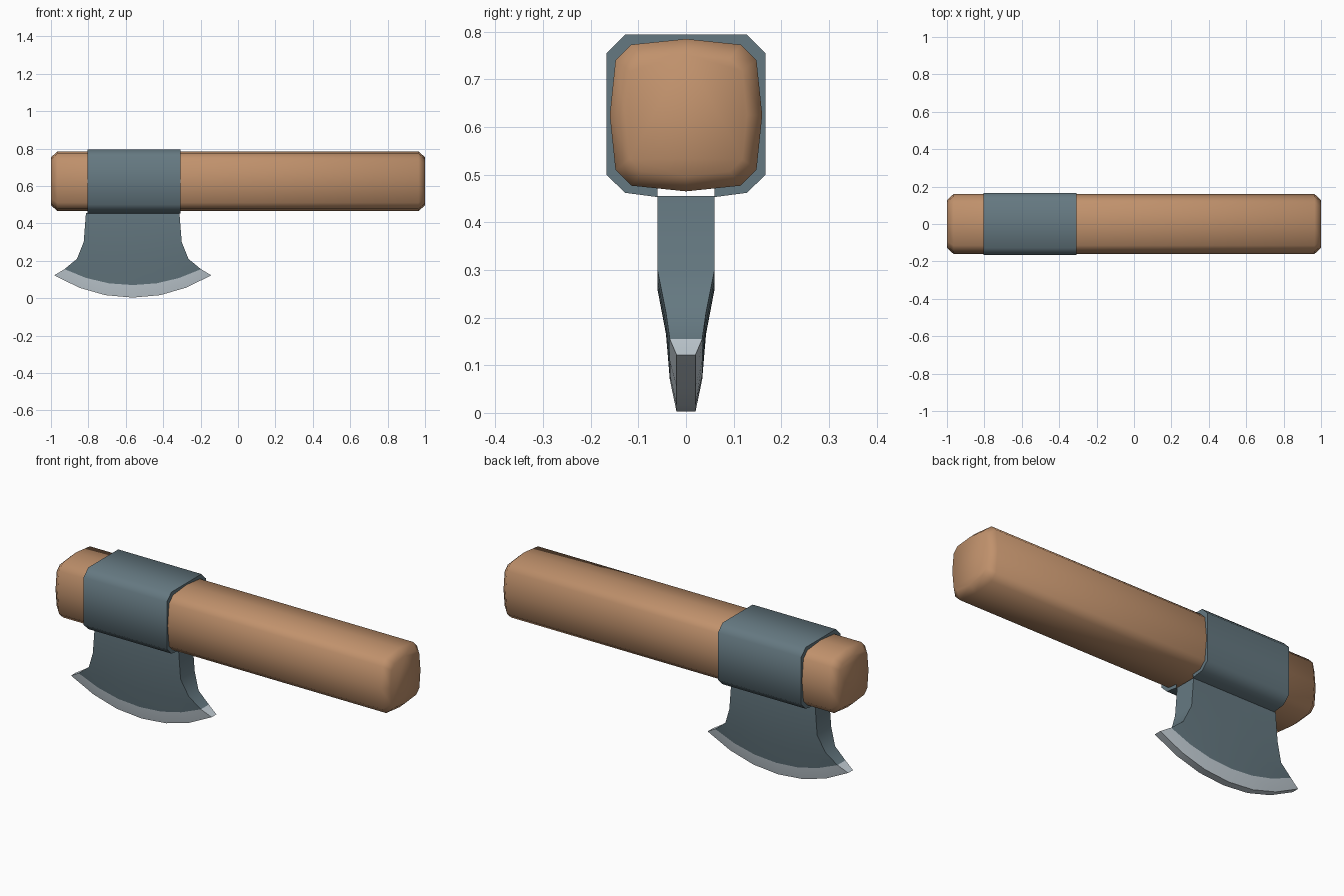
import bpy, bmesh, math

if "Cube" in bpy.data.objects:
    bpy.data.objects.remove(bpy.data.objects["Cube"])


def material(name, rgb):
    m = bpy.data.materials.new(name)
    m.diffuse_color = (*rgb, 1)
    m.use_nodes = True
    m.node_tree.nodes["Principled BSDF"].inputs["Base Color"].default_value = m.diffuse_color
    return m


wood = material("wood", (0.53, 0.285, 0.15))
steel = material("dark steel", (0.13, 0.19, 0.22))
silver = material("polished edge", (0.55, 0.62, 0.67))


def finish(bm, name, mats, angle):
    bmesh.ops.recalc_face_normals(bm, faces=bm.faces)
    me = bpy.data.meshes.new(name)
    bm.to_mesh(me)
    bm.free()
    for m in mats:
        me.materials.append(m)
    ob = bpy.data.objects.new(name, me)
    bpy.context.collection.objects.link(ob)
    bpy.ops.object.select_all(action='DESELECT')
    ob.select_set(True)
    bpy.context.view_layer.objects.active = ob
    bpy.ops.object.shade_smooth_by_angle(angle=math.radians(angle))
    return ob


def skin(bm, rings, closed=True):
    """Bridge consecutive rings of vertices with quads."""
    n = len(rings[0])
    for a, b in zip(rings, rings[1:]):
        for i in range(n if closed else n - 1):
            j = (i + 1) % n
            bm.faces.new((a[i], a[j], b[j], b[i]))


CZ = 0.625

# Handle: bulged square section with chamfered ends
quarter = [(0.16, 0), (0.148, 0.115), (0.115, 0.148)]
section = []
for k in range(4):
    c, s = round(math.cos(k * math.pi / 2)), round(math.sin(k * math.pi / 2))
    section += [(c * u - s * v, s * u + c * v) for u, v in quarter]
bm = bmesh.new()
rings = [[bm.verts.new((x, y * s, CZ + z * s)) for y, z in section]
         for x, s in ((-1, 0.8), (-0.965, 1), (0.965, 1), (1, 0.8))]
skin(bm, rings)
bm.faces.new(rings[0])
bm.faces.new(rings[-1])
finish(bm, "handle", [wood], 60)

# Collar: bent plate round the handle, open underneath above the blade
half = [(0.06, 0.453), (0.128, 0.462), (0.167, 0.5), (0.167, 0.755), (0.128, 0.794)]
inner = [(0.06, 0.475), (0.11, 0.49), (0.14, 0.515), (0.14, 0.735), (0.11, 0.765)]
outer = half + [(-y, z) for y, z in reversed(half)]
inner = inner + [(-y, z) for y, z in reversed(inner)]
bm = bmesh.new()
rings = [[bm.verts.new((x, y, z)) for y, z in prof]
         for x, prof in ((-0.805, inner), (-0.805, outer), (-0.308, outer), (-0.308, inner))]
skin(bm, rings, closed=False)
finish(bm, "collar", [steel], 50)

# Blade: rows from collar to cutting edge
# (half width, z at centre, z at the ends, half thickness)
rows = [(0.25, 0.455, 0.455, 0.06), (0.262, 0.26, 0.3, 0.06),
        (0.298, 0.165, 0.21, 0.042), (0.365, 0.07, 0.155, 0.034),
        (0.42, 0.003, 0.122, 0.02)]
cols = [-1, -0.68, -0.35, 0, 0.35, 0.68, 1]
bm = bmesh.new()
rings = []
for w, zc, ze, t in rows:
    front, back = [], []
    for u in cols:
        x, z = -0.563 + u * w, zc + (ze - zc) * abs(u) ** 2.1
        front.append(bm.verts.new((x, -t, z)))
        back.append(bm.verts.new((x, t, z)))
    rings.append(front + back[::-1])
skin(bm, rings)
n = len(cols)
for r in (rings[0], rings[-1]):
    for i in range(n - 1):
        bm.faces.new((r[i], r[i + 1], r[-2 - i], r[-1 - i]))
# bright band: everything touching the cutting edge
edge = set(rings[-1])
for f in bm.faces:
    f.material_index = 1 if edge & set(f.verts) else 0
finish(bm, "blade", [steel, silver], 50)
